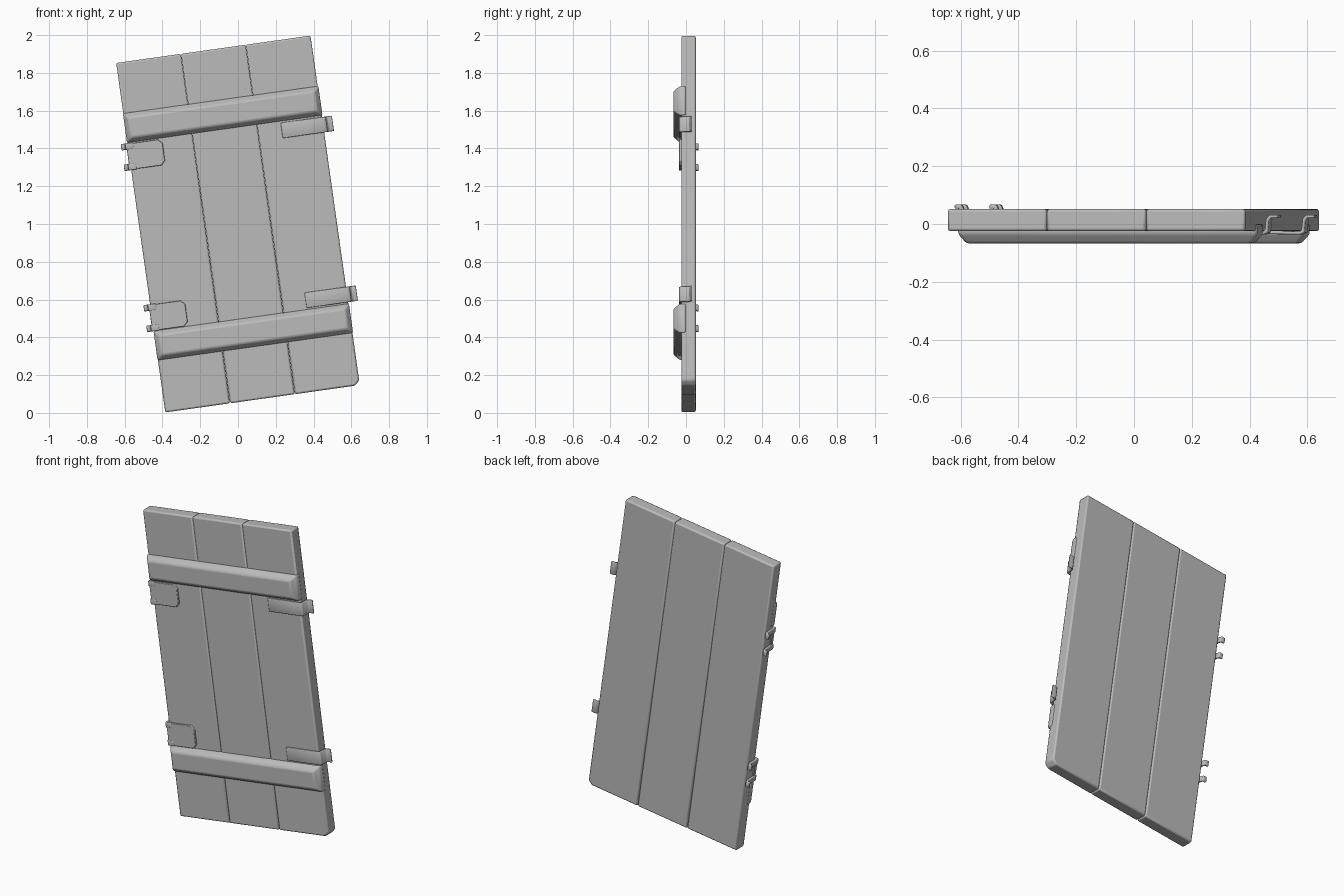
import bpy, bmesh, math
from mathutils import Matrix

cube = bpy.data.objects.get("Cube")
if cube:
    bpy.data.objects.remove(cube, do_unlink=True)

GREY = 0.5
mat = bpy.data.materials.new("plain grey")
mat.use_nodes = True
mat.diffuse_color = (GREY, GREY, GREY, 1)
mat.node_tree.nodes["Principled BSDF"].inputs["Base Color"].default_value = (GREY, GREY, GREY, 1)

# The whole door leans sideways; parts are modelled upright and turned together.
LEAN = Matrix.Translation((0, 0, 1)) @ Matrix.Rotation(math.radians(-8), 4, 'Y')
HALF_W, HALF_H = 0.52, 0.934
FRONT, BACK = -0.025, 0.052


def finish(name, bm, bevel, segments=2, solid=0):
    bmesh.ops.recalc_face_normals(bm, faces=bm.faces)
    mesh = bpy.data.meshes.new(name)
    bm.to_mesh(mesh)
    bm.free()
    mesh.materials.append(mat)
    ob = bpy.data.objects.new(name, mesh)
    bpy.context.collection.objects.link(ob)
    ob.matrix_world = LEAN
    if solid:
        mod = ob.modifiers.new("thickness", 'SOLIDIFY')
        mod.thickness, mod.offset = solid, 0
        mod.use_even_offset = True
    mod = ob.modifiers.new("soft edges", 'BEVEL')
    mod.width, mod.segments = bevel, segments
    mod.limit_method = 'ANGLE'
    mod.angle_limit = math.radians(35)
    bpy.ops.object.select_all(action='DESELECT')
    ob.select_set(True)
    bpy.context.view_layer.objects.active = ob
    bpy.ops.object.shade_smooth_by_angle(angle=math.radians(40))
    return ob


def slab(name, outline, front, back, bevel, inset=0):
    """Outline in x, z pushed from back to front, with an optional sloped rim."""
    bm = bmesh.new()
    face = bm.faces.new([bm.verts.new((x, back, z)) for x, z in outline])
    rim = front + 0.032 if inset else front
    grown = bmesh.ops.extrude_face_region(bm, geom=[face])["geom"]
    for v in grown:
        if isinstance(v, bmesh.types.BMVert):
            v.co.y = rim
    if inset:
        bm.normal_update()
        cap = next(f for f in grown if isinstance(f, bmesh.types.BMFace))
        bmesh.ops.inset_region(bm, faces=[cap], thickness=inset)
        for v in cap.verts:
            v.co.y = front
    return finish(name, bm, bevel)


def strip(name, path, low, high, thickness):
    """Bent metal strip following a path in x, y."""
    bm = bmesh.new()
    rows = [[bm.verts.new((x, y, z)) for x, y in path] for z in (low, high)]
    for i in range(len(path) - 1):
        bm.faces.new((rows[0][i], rows[0][i + 1], rows[1][i + 1], rows[1][i]))
    return finish(name, bm, 0.004, 2, thickness)


def rect(x0, x1, z0, z1):
    return [(x0, z0), (x1, z0), (x1, z1), (x0, z1)]


# Three planks, the last with a worn lower corner
w = HALF_W * 2 / 3
for i, side in enumerate(("right", "middle", "left")):
    x0 = -HALF_W + i * w
    shape = rect(x0, x0 + w - 0.001, -HALF_H, HALF_H)
    if side == "left":
        shape[1:2] = [(HALF_W - 0.025, -HALF_H), (HALF_W, -HALF_H + 0.025)]
    slab(side + "_plank", shape, FRONT, BACK, 0.009)

# Cross battens with sloping rims
for name, z in (("upper_batten", 0.586), ("lower_batten", -0.577)):
    slab(name, rect(-0.522, 0.523, z - 0.078, z + 0.078), -0.067, 0, 0.008, 0.036)

HINGE_HOOK = [(-0.49, -0.031), (-0.527, -0.031), (-0.53, 0.045),
              (-0.536, 0.06), (-0.556, 0.06)]
LATCH = [(0.298, -0.028), (0.522, -0.031), (0.532, -0.026), (0.536, 0.015),
         (0.545, 0.026), (0.572, 0.026)]

for level, plate_z, latch_z in (("upper", 0.433, 0.458), ("lower", -0.428, -0.45)):
    # Hinge plate with rounded inner corners
    z0, z1, r = plate_z - 0.069, plate_z + 0.069, 0.022
    shape = [(-0.528, z0), (-0.336 - r, z0), (-0.336, z0 + r),
             (-0.336, z1 - r), (-0.336 - r, z1), (-0.528, z1)]
    slab(level + "_hinge_plate", shape, -0.037, -0.015, 0.003)
    # Two hooks wrapping the edge
    for end, s in (("bottom", -1), ("top", 1)):
        z = plate_z + s * 0.055
        strip(f"{level}_hinge_{end}_hook", HINGE_HOOK, z - 0.017, z + 0.017, 0.014)
    # Latch strap bending round the opposite edge
    strip(level + "_latch_strap", LATCH, latch_z - 0.041, latch_z + 0.041, 0.011)
